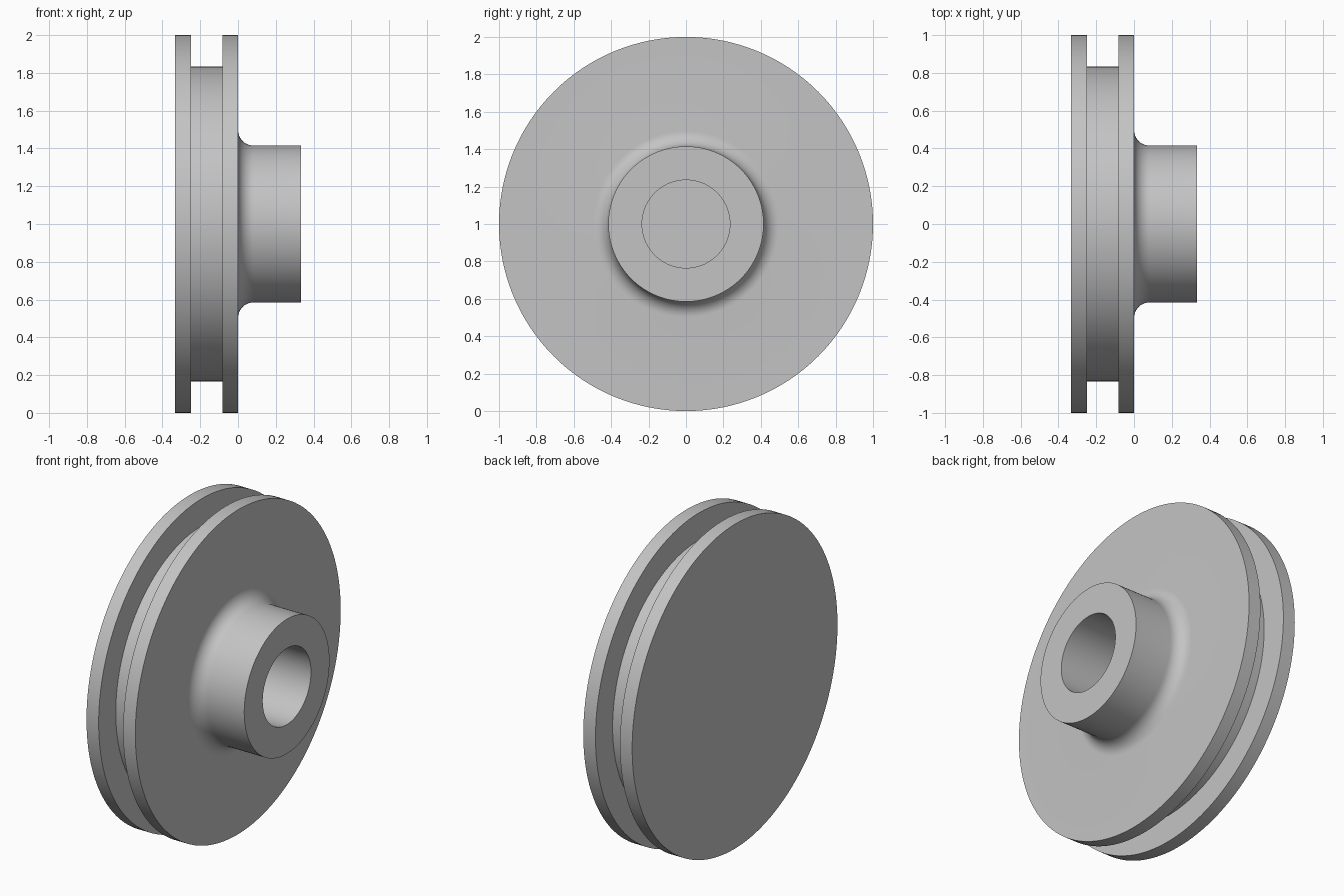
import bpy, bmesh, math

if "Cube" in bpy.data.objects:
    bpy.data.objects.remove(bpy.data.objects["Cube"])

SEGMENTS = 128
CENTRE_Z = 1.0

# Single plain grey
grey = bpy.data.materials.new("plain_grey")
grey.diffuse_color = (0.55, 0.55, 0.55, 1.0)
grey.use_nodes = True
grey.node_tree.nodes["Principled BSDF"].inputs["Base Color"].default_value = grey.diffuse_color


def lathe(name, profile):
    """Spin an (x, radius) profile about the x axis; ends at radius 0 close as discs."""
    bm = bmesh.new()
    rings = []
    for x, r in profile:
        if r == 0:
            rings.append([bm.verts.new((x, 0, CENTRE_Z))])
            continue
        rings.append([bm.verts.new((x, r * math.cos(a), CENTRE_Z + r * math.sin(a)))
                      for a in (2 * math.pi * i / SEGMENTS for i in range(SEGMENTS))])
    for a, b in zip(rings, rings[1:]):
        for i in range(SEGMENTS):
            j = (i + 1) % SEGMENTS
            corners = [a[i % len(a)], a[j % len(a)], b[j % len(b)], b[i % len(b)]]
            bm.faces.new(list(dict.fromkeys(corners)))
    bmesh.ops.recalc_face_normals(bm, faces=bm.faces)
    mesh = bpy.data.meshes.new(name)
    bm.to_mesh(mesh)
    bm.free()
    mesh.materials.append(grey)
    obj = bpy.data.objects.new(name, mesh)
    bpy.context.collection.objects.link(obj)
    bpy.ops.object.select_all(action='DESELECT')
    bpy.context.view_layer.objects.active = obj
    obj.select_set(True)
    bpy.ops.object.shade_smooth_by_angle(angle=math.radians(30))
    return obj


# Back flange, groove and front flange
rim = [(-0.333, 0), (-0.333, 1.0), (-0.25, 1.0), (-0.25, 0.833),
       (-0.083, 0.833), (-0.083, 1.0), (0.0, 1.0)]

# Rounded fillet where the hub meets the flange
F = 0.083
STEPS = 12
fillet = [(F - F * math.cos(t), 0.415 + F - F * math.sin(t))
          for t in (math.pi / 2 * i / STEPS for i in range(STEPS + 1))]

# Hub end and blind bore
hub = [(0.333, 0.415), (0.333, 0.235), (-0.167, 0.235), (-0.167, 0)]

lathe("grooved_wheel_with_hub", rim + fillet + hub)
